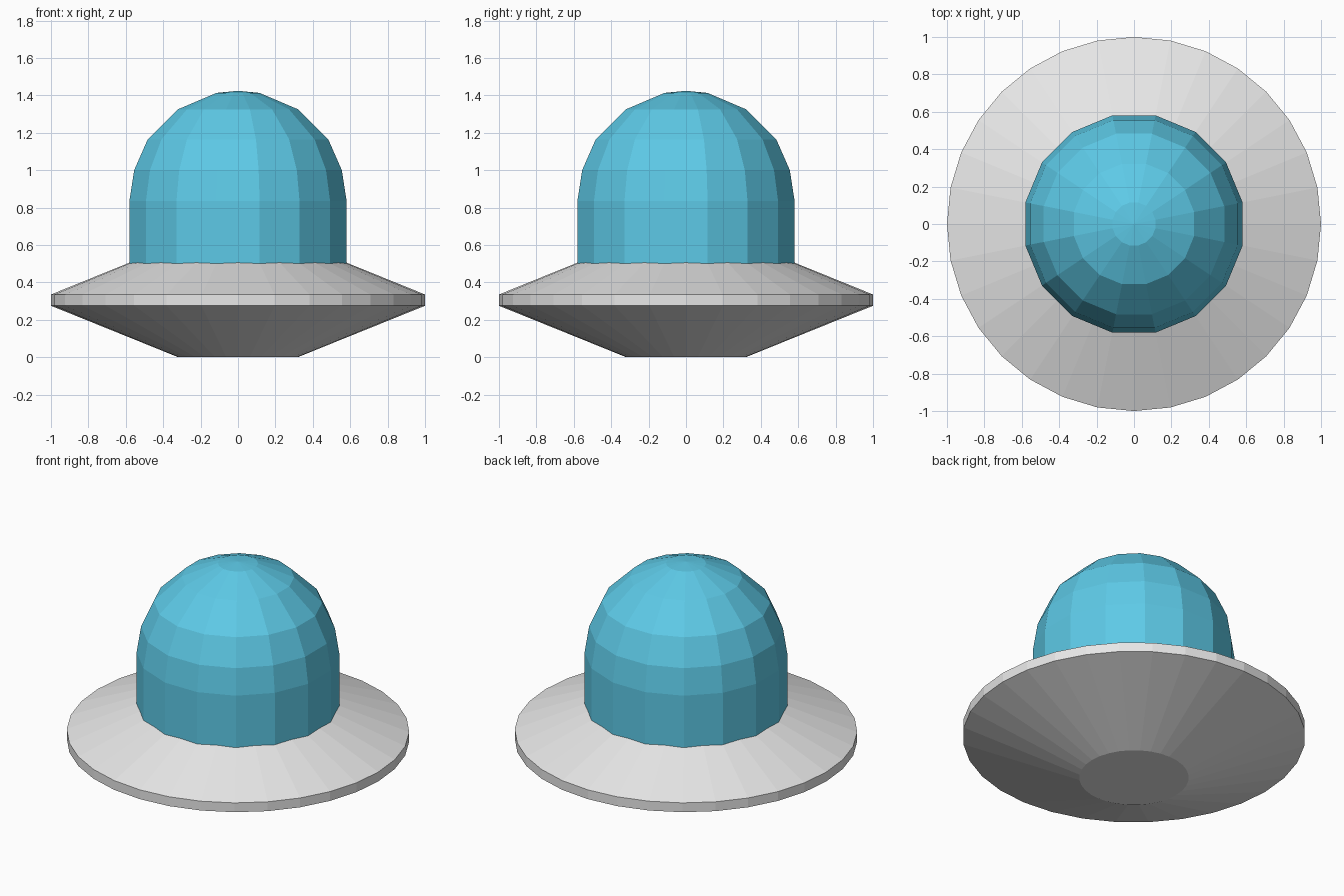
import bpy
import bmesh
import math

cube = bpy.data.objects.get("Cube")
if cube:
    bpy.data.objects.remove(cube, do_unlink=True)


def make_material(name, rgb):
    mat = bpy.data.materials.new(name)
    mat.use_nodes = True
    mat.diffuse_color = (*rgb, 1)
    mat.node_tree.nodes["Principled BSDF"].inputs["Base Color"].default_value = (*rgb, 1)
    return mat


def lathe(name, profile, sides, turn, material):
    """Spin a (radius, height) profile about z; radius 0 closes to a point."""
    bm = bmesh.new()
    rings = []
    for r, z in profile:
        count = sides if r > 0 else 1
        angles = [math.tau * (i + turn) / sides for i in range(count)]
        rings.append([bm.verts.new((r * math.cos(a), r * math.sin(a), z)) for a in angles])
    for low, high in zip(rings, rings[1:]):
        for i in range(sides):
            j = (i + 1) % sides
            if len(high) == 1:
                bm.faces.new((low[i], low[j], high[0]))
            else:
                bm.faces.new((low[i], low[j], high[j], high[i]))
    # Close flat ends
    bm.faces.new(rings[0][::-1])
    if len(rings[-1]) > 1:
        bm.faces.new(rings[-1])
    mesh = bpy.data.meshes.new(name)
    mesh.materials.append(material)
    bm.to_mesh(mesh)
    bm.free()
    obj = bpy.data.objects.new(name, mesh)
    bpy.context.collection.objects.link(obj)
    return obj


light_grey = make_material("light grey hull", (0.8, 0.8, 0.8))
blue = make_material("blue dome", (0.11, 0.59, 0.8))

# Saucer hull: lower cone, rim and upper cone
lathe("saucer_hull",
      [(0.32, 0), (1, 0.275), (1, 0.335), (0.5, 0.538)],
      32, 0, light_grey)

# Faceted dome sunk into the hull
lathe("dome",
      [(0.592, 0.45), (0.592, 0.835), (0.566, 1.0), (0.492, 1.165),
       (0.328, 1.325), (0.117, 1.413), (0, 1.424)],
      16, 0.5, blue)
